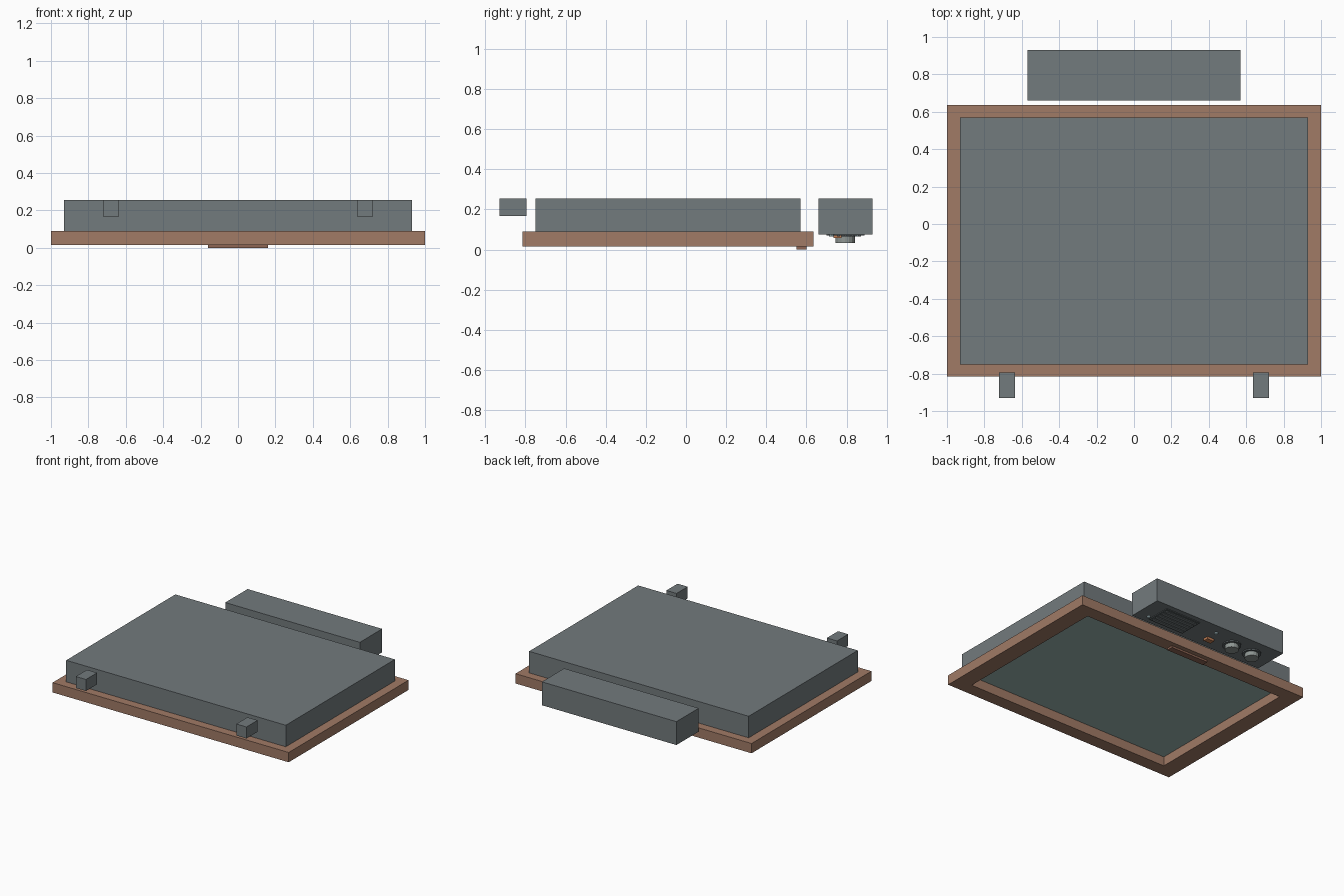
import bpy, bmesh, math

if "Cube" in bpy.data.objects:
    bpy.data.objects.remove(bpy.data.objects["Cube"])


def mat(name, r, g, b):
    m = bpy.data.materials.new(name)
    lin = [c / 12.92 if c < 0.04 else ((c + 0.055) / 1.055) ** 2.4 for c in (r, g, b)]
    m.diffuse_color = (*lin, 1)
    m.use_nodes = True
    m.node_tree.nodes["Principled BSDF"].inputs["Base Color"].default_value = m.diffuse_color
    return m


GREY = mat("slate grey", 0.45, 0.48, 0.49)
WOOD = mat("brown frame", 0.63, 0.48, 0.40)
PLATE = mat("dark brown plate", 0.56, 0.40, 0.33)
GLASS = mat("green grey glass", 0.61, 0.71, 0.69)
DARK = mat("dark grille", 0.36, 0.39, 0.40)
KNOB = mat("knob grey", 0.56, 0.59, 0.58)
LIGHT = mat("pale indicator", 0.72, 0.82, 0.84)
ORANGE = mat("copper switch", 0.76, 0.50, 0.34)


def finish(name, bm, m):
    bmesh.ops.recalc_face_normals(bm, faces=bm.faces[:])
    me = bpy.data.meshes.new(name)
    bm.to_mesh(me)
    bm.free()
    me.materials.append(m)
    ob = bpy.data.objects.new(name, me)
    bpy.context.collection.objects.link(ob)
    return ob


def box(name, m, x, y, z):
    bm = bmesh.new()
    bmesh.ops.create_cube(bm, size=1)
    for v in bm.verts:
        v.co = [(a + b) / 2 + c * (b - a) for c, (a, b) in zip(v.co, (x, y, z))]
    return finish(name, bm, m)


def disc(name, m, x, y, r, z0, z1, n=16):
    bm = bmesh.new()
    bmesh.ops.create_cone(bm, cap_ends=True, segments=n, radius1=r, radius2=r, depth=z1 - z0)
    bmesh.ops.translate(bm, verts=bm.verts, vec=(x, y, (z0 + z1) / 2))
    return finish(name, bm, m)


# Screen housing and glass
box("housing", GREY, (-0.93, 0.93), (-0.75, 0.57), (0.09, 0.255))
box("screen", GLASS, (-0.88, 0.88), (-0.725, 0.545), (0.086, 0.092))

# Rectangular frame with an open middle
bm = bmesh.new()
rings = []
for hx, hy, z in ((1, 0.725, 0.015), (1, 0.725, 0.09), (0.87, 0.625, 0.09), (0.87, 0.625, 0.015)):
    rings.append([bm.verts.new((sx * hx, sy * hy - 0.09, z))
                  for sx, sy in ((-1, -1), (1, -1), (1, 1), (-1, 1))])
for k in range(4):
    a, b = rings[k], rings[(k + 1) % 4]
    for i in range(4):
        j = (i + 1) % 4
        bm.faces.new((a[i], a[j], b[j], b[i]))
finish("frame", bm, WOOD)
box("name_plate", PLATE, (-0.16, 0.16), (0.55, 0.60), (0.0, 0.0155))

# Mounting blocks at the front
for s, side in ((-1, "left"), (1, "right")):
    box("block_" + side, GREY, (s * 0.68 - 0.043, s * 0.68 + 0.043), (-0.93, -0.795), (0.167, 0.255))

# Control box with grille, switch, lamps and knobs underneath
box("control_box", GREY, (-0.57, 0.57), (0.66, 0.93), (0.076, 0.255))
box("grille", DARK, (0.15, 0.45), (0.70, 0.89), (0.070, 0.077))
for i in range(5):
    y = 0.725 + i * 0.035
    box("grille_slat_%d" % i, GREY, (0.165, 0.435), (y - 0.008, y + 0.008), (0.065, 0.071))
disc("grille_lamp", LIGHT, 0.475, 0.725, 0.012, 0.066, 0.077, 10)
disc("power_lamp", LIGHT, -0.03, 0.853, 0.012, 0.064, 0.077, 10)
box("switch", ORANGE, (-0.075, -0.015), (0.735, 0.775), (0.058, 0.077))
for i, x in enumerate((-0.22, -0.40)):
    disc("knob_collar_%d" % i, DARK, x, 0.793, 0.066, 0.066, 0.077)
    disc("knob_%d" % i, KNOB, x, 0.793, 0.049, 0.033, 0.067)
